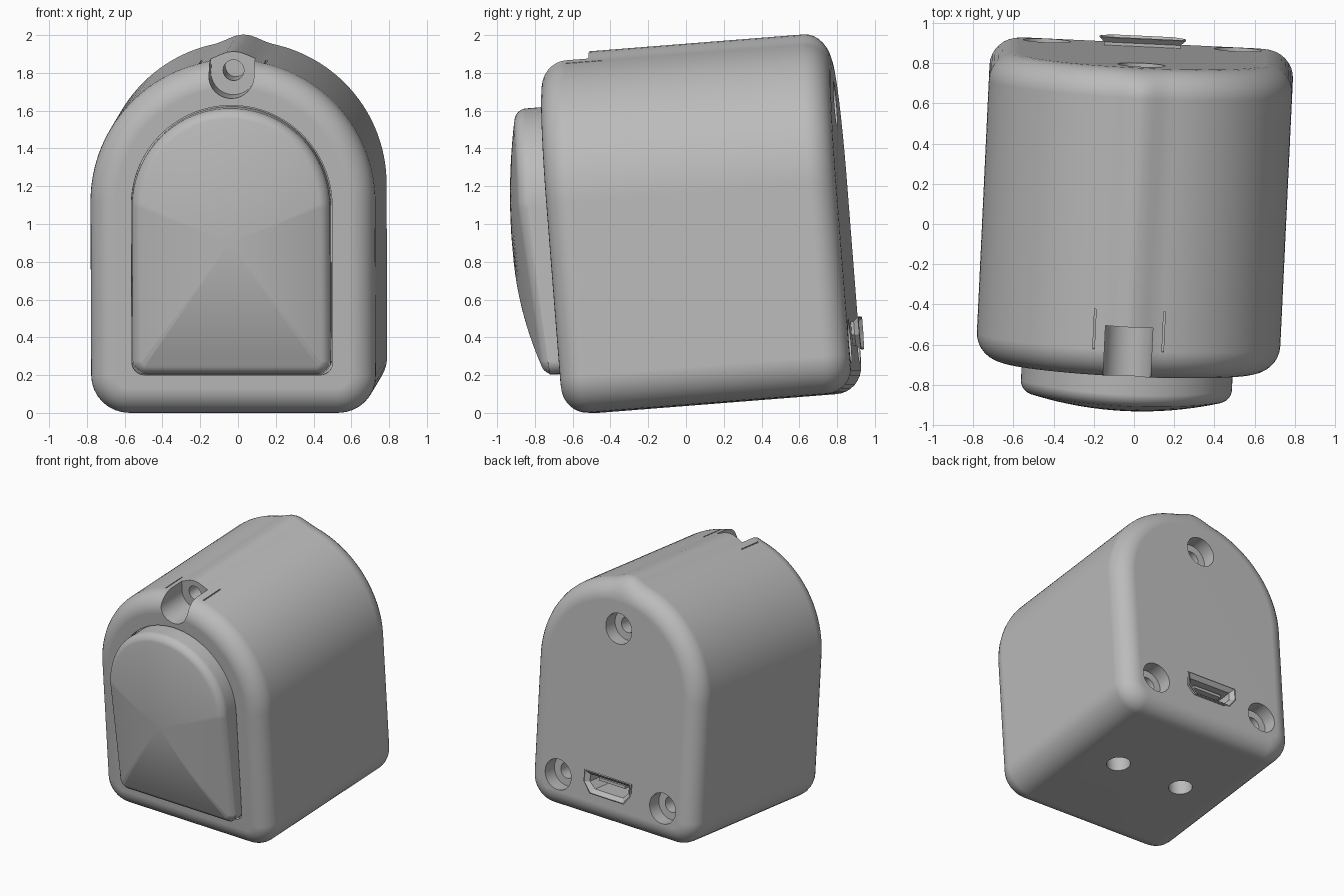
import bpy, bmesh
from math import pi, sin, cos, radians
from mathutils import Matrix, Vector

cube = bpy.data.objects.get("Cube")
if cube:
    bpy.data.objects.remove(cube, do_unlink=True)

# The whole device leans back and is turned slightly
POSE = (Matrix.Translation((0.007, 0.144, 0.05)) @ Matrix.Rotation(radians(-2.7), 4, 'Z')
        @ Matrix.Rotation(radians(4.5), 4, 'X'))
FRONT, BACK = -0.77, 0.77

grey = bpy.data.materials.new("plain grey")
grey.use_nodes = True
grey.diffuse_color = (0.5, 0.5, 0.5, 1)
grey.node_tree.nodes["Principled BSDF"].inputs["Base Color"].default_value = (0.5, 0.5, 0.5, 1)


def add_object(name, bm):
    bmesh.ops.recalc_face_normals(bm, faces=bm.faces)
    mesh = bpy.data.meshes.new(name)
    bm.to_mesh(mesh)
    bm.free()
    mesh.materials.append(grey)
    obj = bpy.data.objects.new(name, mesh)
    bpy.context.collection.objects.link(obj)
    obj.matrix_world = POSE
    return obj


def loft(name, rings, closed_loop=False):
    """Skin rings of points; cap both ends unless the rings close on themselves."""
    bm = bmesh.new()
    loops = [[bm.verts.new(p) for p in ring] for ring in rings]
    pairs = list(zip(loops, loops[1:]))
    if closed_loop:
        pairs.append((loops[-1], loops[0]))
    for a, b in pairs:
        for i in range(len(a)):
            j = (i + 1) % len(a)
            bm.faces.new((a[i], a[j], b[j], b[i]))
    if not closed_loop:
        bm.faces.new(loops[0])
        bm.faces.new(loops[-1])
    return add_object(name, bm)


def arc(cx, cz, r, start, end, n):
    return [(cx + r * cos(radians(start + (end - start) * i / n)),
             cz + r * sin(radians(start + (end - start) * i / n))) for i in range(n + 1)]


def arch(w, z0, z1, r, inset=0):
    """Arched outline: round top, two rounded bottom corners."""
    c = max(r - inset, 0.004)
    k = inset + c
    return (arc(-w + k, z0 + k, c, 180, 270, 8) + arc(w - k, z0 + k, c, 270, 360, 8)
            + arc(0, z1 - w, w - inset, 0, 180, 64))


def cylinder(name, radius, centre, depth, axis='Y'):
    bm = bmesh.new()
    turn = Matrix.Rotation(pi / 2, 4, 'X') if axis == 'Y' else Matrix()
    bmesh.ops.create_cone(bm, cap_ends=True, segments=40, radius1=radius, radius2=radius,
                          depth=depth, matrix=Matrix.Translation(centre) @ turn)
    return add_object(name, bm)


def box(name, size, centre):
    bm = bmesh.new()
    bmesh.ops.create_cube(bm, size=1, matrix=Matrix.Translation(centre)
                          @ Matrix.Diagonal((*size, 1)))
    return add_object(name, bm)


def cut(target, cutter):
    mod = target.modifiers.new("cut", 'BOOLEAN')
    mod.operation, mod.solver, mod.object = 'DIFFERENCE', 'EXACT', cutter
    bpy.context.view_layer.objects.active = target
    bpy.ops.object.modifier_apply(modifier=mod.name)
    bpy.data.objects.remove(cutter, do_unlink=True)


def smooth(obj, angle=35):
    bpy.ops.object.select_all(action='DESELECT')
    obj.select_set(True)
    bpy.context.view_layer.objects.active = obj
    bpy.ops.object.shade_smooth_by_angle(angle=radians(angle))
    obj.modifiers.new("even normals", 'WEIGHTED_NORMAL').keep_sharp = True


# Housing: arched block with rounded front and back rims and a low ridge on top
def housing_ring(y, inset):
    ring = []
    for x, z in arch(0.755, 0, 1.875, 0.2, inset):
        if z > 1.4 and abs(x) < 0.16:
            z += 0.035 * (0.5 + 0.5 * cos(pi * x / 0.16)) * (1 - inset / 0.14)
        ring.append((x, y, z))
    return ring


RIM = 0.14
steps = [(RIM * (1 - sin(a)), RIM * (1 - cos(a))) for a in (i * pi / 16 for i in range(9))]
rings = [housing_ring(FRONT + dy, inset) for inset, dy in steps]
rings += [housing_ring(BACK - dy, inset) for inset, dy in reversed(steps)]
housing = loft("housing", rings)

# Front screw pocket, open at the top, with slits beside it
PX, PZ = 0.0, 1.80
cut(housing, cylinder("pocket_cutter", 0.12, (PX, -0.71, PZ), 0.4))
cut(housing, box("pocket_top_cutter", (0.236, 0.4, 0.2), (PX, -0.71, PZ + 0.1)))
cut(housing, cylinder("pocket_screw_cutter", 0.055, (PX, -0.5, PZ + 0.01), 0.5))
for side in (-1, 1):
    cut(housing, box("slit_cutter", (0.008, 0.2, 0.08), (side * 0.172, -0.53, 1.86)))

# Counterbored screw holes in the back
for x, z in ((0, 1.53), (-0.475, 0.27), (0.475, 0.27)):
    cut(housing, cylinder("counterbore_cutter", 0.118, (x, BACK, z), 0.22))
    cut(housing, cylinder("back_screw_cutter", 0.06, (x, BACK - 0.1, z), 0.5))

# Two blind mounting holes in the base
for side in (-1, 1):
    cut(housing, cylinder("base_hole_cutter", 0.086, (side * 0.28, 0.04, 0), 0.5, 'Z'))

# Narrow recess the front cover sits in
recess = arch(0.532, 0.212, 1.643, 0.066)
cut(housing, loft("recess_cutter", [[(x, y, z) for x, z in recess]
                                    for y in (FRONT - 0.1, FRONT + 0.03)]))


# Socket outline: flat top, chamfered lower corners
def socket(w, h, y):
    half = [(w, h), (w, -0.1 * h), (w * 0.72, -h)]
    return [(x, y, 0.31 + z) for x, z in half + [(-x, z) for x, z in reversed(half)]]


cut(housing, loft("socket_cutter", [socket(0.185, 0.06, y) for y in (BACK - 0.2, BACK + 0.1)]))
smooth(housing)

# Front cover: arched plate with a soft edge and domed face
def cover_ring(inset, soften, scale=1):
    ring = []
    for x, z in arch(0.525, 0.22, 1.635, 0.07, inset):
        x, z = x * scale, 0.93 + (z - 0.93) * scale
        dome = 0.225 - 0.075 * (x / 0.52) ** 2 - 0.075 * ((z - 0.93) / 0.7) ** 2
        ring.append((x, FRONT - max(dome - soften, 0.06), z))
    return ring


EDGE = 0.05
rings = [[(x, FRONT + 0.04, z) for x, z in arch(0.525, 0.22, 1.635, 0.07)]]
rings += [cover_ring(EDGE * (1 - cos(a)), EDGE * (1 - sin(a)))
          for a in (i * pi / 12 for i in range(7))]
rings += [cover_ring(EDGE, 0, 1 - i / 12) for i in range(1, 12)]
rings.append(cover_ring(EDGE, 0, 0.02))
smooth(loft("front_cover", rings), 50)

# Socket shell with flared mouth, and its tongue
loft("socket_shell", [socket(0.19, 0.065, BACK - 0.18), socket(0.19, 0.065, BACK + 0.015),
                      socket(0.215, 0.088, BACK + 0.04), socket(0.205, 0.08, BACK + 0.043),
                      socket(0.175, 0.052, BACK + 0.015), socket(0.175, 0.052, BACK - 0.18)],
     closed_loop=True)
box("socket_tongue", (0.24, 0.17, 0.022), (0, BACK - 0.1, 0.33))
